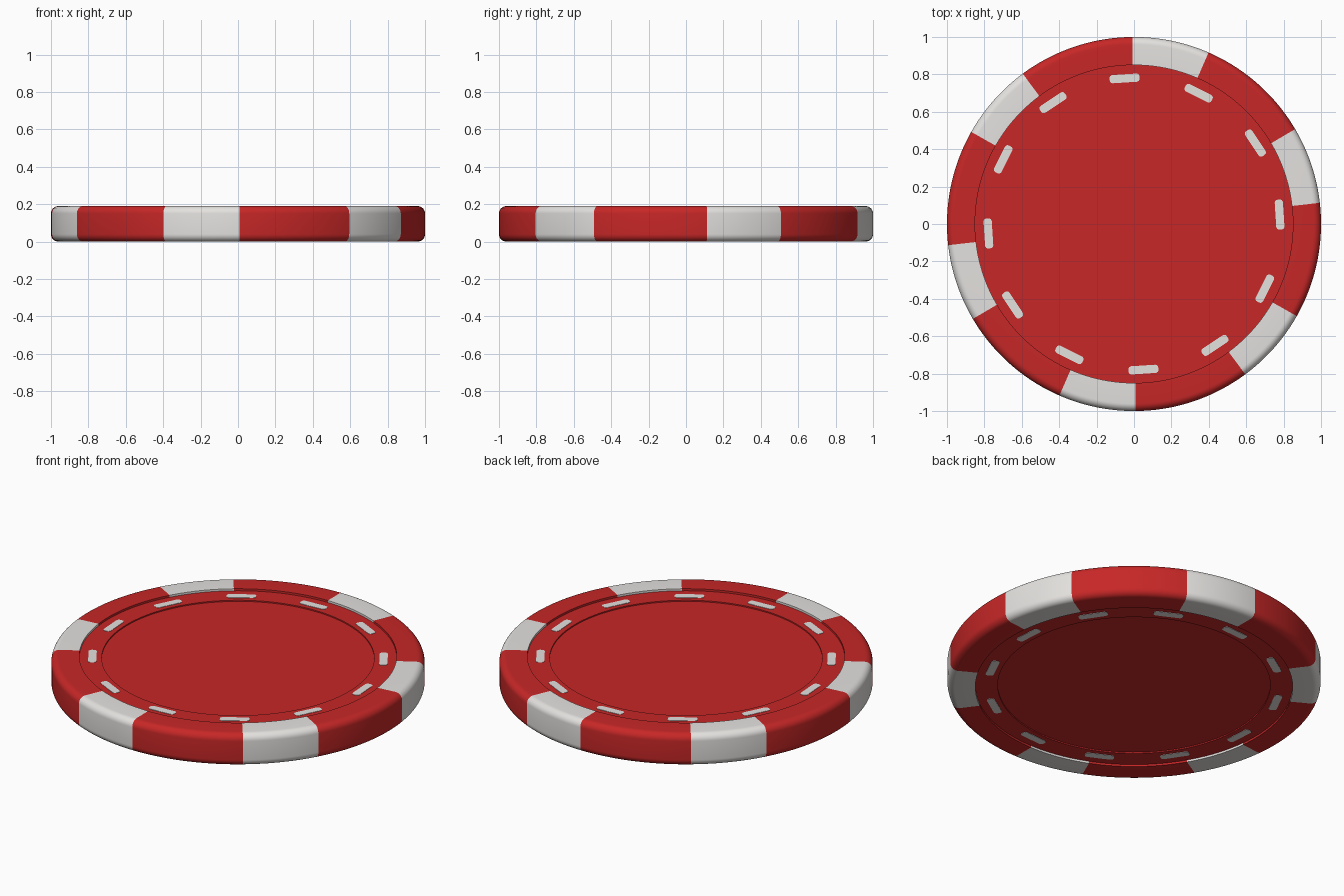
import bpy, bmesh, math
from mathutils import Matrix, Vector

if "Cube" in bpy.data.objects:
    bpy.data.objects.remove(bpy.data.objects["Cube"])

H = 0.19            # chip thickness
N = 180             # segments round the chip (2 degrees each)
START = math.radians(0.5)


def material(name, rgb):
    m = bpy.data.materials.new(name)
    m.diffuse_color = (*rgb, 1)
    m.use_nodes = True
    m.node_tree.nodes["Principled BSDF"].inputs["Base Color"].default_value = m.diffuse_color
    return m


RED = material("red", (0.57, 0.02, 0.02))
WHITE = material("off_white", (0.78, 0.76, 0.74))


def finish(name, bm, mats):
    bmesh.ops.recalc_face_normals(bm, faces=bm.faces)
    me = bpy.data.meshes.new(name)
    bm.to_mesh(me)
    bm.free()
    for m in mats:
        me.materials.append(m)
    ob = bpy.data.objects.new(name, me)
    bpy.context.collection.objects.link(ob)
    bpy.ops.object.select_all(action='DESELECT')
    bpy.context.view_layer.objects.active = ob
    ob.select_set(True)
    bpy.ops.object.shade_smooth_by_angle(angle=math.radians(35))
    return ob


def lathe(name, profile, closed, mats, rule=None):
    """Revolve (r, z) points; closed profiles make rings, open ones get caps."""
    bm = bmesh.new()
    rings = []
    for r, z in profile:
        rings.append([bm.verts.new((r * math.cos(START + 2 * math.pi * i / N),
                                    r * math.sin(START + 2 * math.pi * i / N), z))
                      for i in range(N)])
    count = len(rings) if closed else len(rings) - 1
    for k in range(count):
        a, b = rings[k], rings[(k + 1) % len(rings)]
        for i in range(N):
            j = (i + 1) % N
            f = bm.faces.new((a[i], a[j], b[j], b[i]))
            f.material_index = rule(i) if rule else 0
    if not closed:
        bm.faces.new(rings[0])
        bm.faces.new(rings[-1])
    return finish(name, bm, mats)


# Rim with rounded outer edges and six white blocks
R = 0.04
top = [(1 - R + R * math.sin(math.pi / 2 * t / 8),
        H - R + R * math.cos(math.pi / 2 * t / 8)) for t in range(9)]
bottom = [(r, H - z) for r, z in reversed(top)]
lathe("rim", [(0.85, H)] + top + bottom + [(0.85, 0)], True, [RED, WHITE],
      lambda i: 1 if 3 <= i % 30 < 15 else 0)

# Sunken inlay band and the slightly deeper centre disc
BAND = 0.012
DISC = 0.019
lathe("inlay_band", [(0.73, H - BAND), (0.851, H - BAND), (0.851, BAND), (0.73, BAND)],
      True, [RED])
lathe("centre_disc", [(0.731, DISC), (0.731, H - DISC)], False, [RED])


# Twelve white dashes on both faces of the band
def dashes(name, z0, z1):
    bm = bmesh.new()
    L, W, c = 0.08, 0.022, 0.016
    outline = []
    for sx, sy, a0 in ((1, 1, 0), (-1, 1, 90), (-1, -1, 180), (1, -1, 270)):
        for s in range(5):
            a = math.radians(a0 + 22.5 * s)
            outline.append((sx * (W - c) + c * math.cos(a),
                            sy * (L - c) + c * math.sin(a)))
    for k in range(12):
        rot = Matrix.Rotation(math.radians(3.7 + 30 * k), 3, 'Z')
        lo = [bm.verts.new(rot @ Vector((0.78 + x, y, z0))) for x, y in outline]
        hi = [bm.verts.new(rot @ Vector((0.78 + x, y, z1))) for x, y in outline]
        bm.faces.new(lo)
        bm.faces.new(hi)
        n = len(outline)
        for i in range(n):
            bm.faces.new((lo[i], lo[(i + 1) % n], hi[(i + 1) % n], hi[i]))
    finish(name, bm, [WHITE])


dashes("top_dashes", H - BAND - 0.002, H - BAND + 0.002)
dashes("bottom_dashes", BAND - 0.002, BAND + 0.002)
